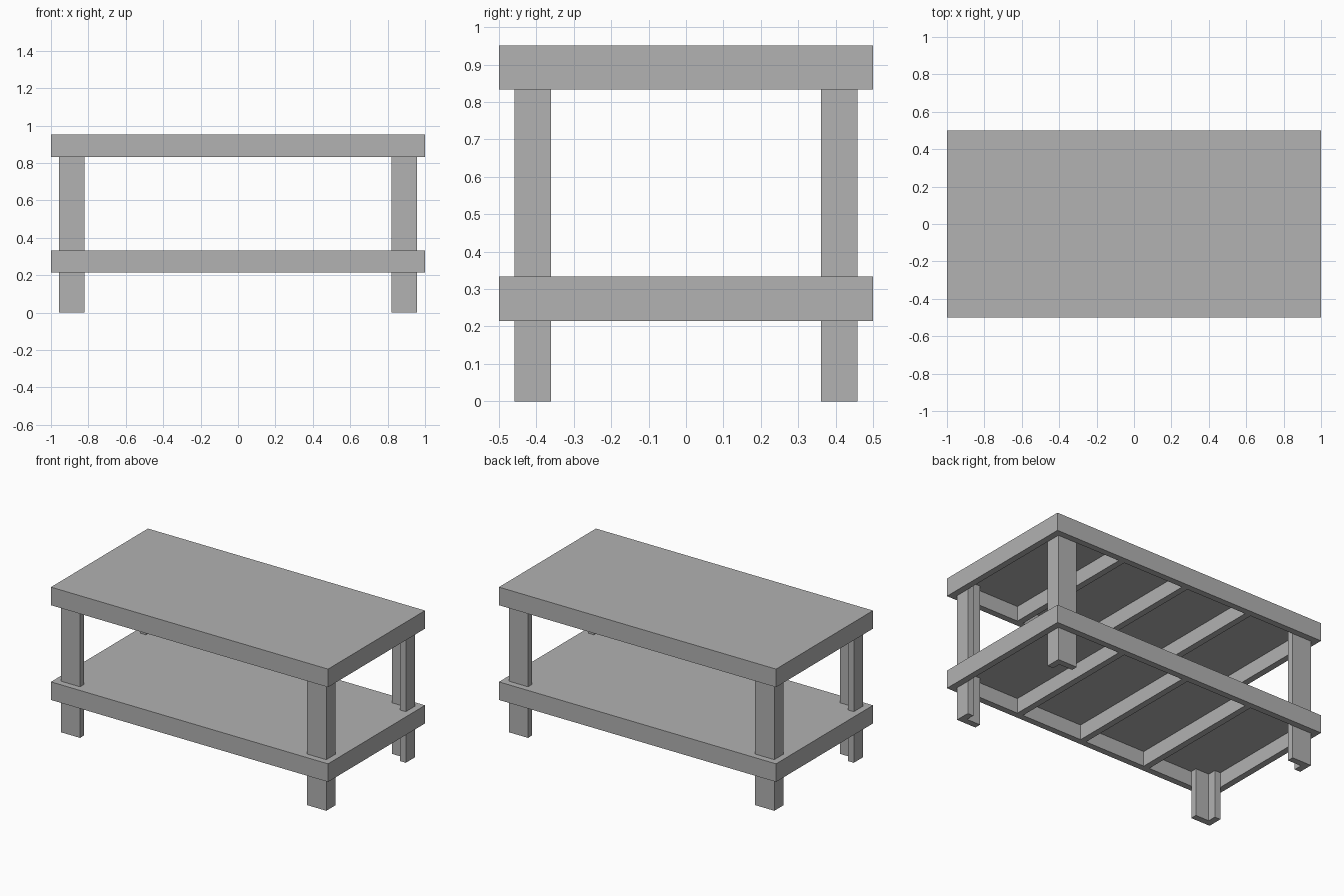
import bpy

default = bpy.data.objects.get("Cube")
if default:
    bpy.data.objects.remove(default, do_unlink=True)

INCH = 2 / 72
T, W, PLY = 1.5 * INCH, 3.5 * INCH, 0.75 * INCH   # lumber thickness, width, board thickness
HX, HY = 1.0, 0.5                                 # half length and half depth
TOP, SHELF = 34.25 * INCH, 12 * INCH              # upper surfaces of the two decks

grey = bpy.data.materials.new("plain grey")
grey.use_nodes = True
colour = (0.445, 0.445, 0.445, 1)
grey.diffuse_color = colour
grey.node_tree.nodes["Principled BSDF"].inputs["Base Color"].default_value = colour


def add_mesh(name, outline, z0, z1):
    """Extrude a counter-clockwise floor outline from z0 up to z1."""
    n = len(outline)
    verts = [(x, y, z) for z in (z0, z1) for x, y in outline]
    faces = [tuple(reversed(range(n))), tuple(range(n, 2 * n))]
    faces += [(i, (i + 1) % n, (i + 1) % n + n, i + n) for i in range(n)]
    mesh = bpy.data.meshes.new(name)
    mesh.from_pydata(verts, [], faces)
    mesh.materials.append(grey)
    obj = bpy.data.objects.new(name, mesh)
    bpy.context.collection.objects.link(obj)
    return obj


def box(name, x0, x1, y0, y1, z0, z1):
    return add_mesh(name, [(x0, y0), (x1, y0), (x1, y1), (x0, y1)], z0, z1)


# Two decks: a thin board over a frame with cross joists
for deck, top in (("tabletop", TOP), ("shelf", SHELF)):
    z1 = top - PLY
    z0 = z1 - W
    box(deck + "_board", -HX, HX, -HY, HY, z1, top)
    box(deck + "_front_rail", -HX, HX, -HY, T - HY, z0, z1)
    box(deck + "_back_rail", -HX, HX, HY - T, HY, z0, z1)
    box(deck + "_right_rail", -HX, T - HX, T - HY, HY - T, z0, z1)
    box(deck + "_left_rail", HX - T, HX, T - HY, HY - T, z0, z1)
    for i, place in enumerate(("right", "middle", "left")):
        x = (i - 1) * (HX - T) / 2
        box(f"{deck}_{place}_joist", x - T / 2, x + T / 2, T - HY, HY - T, z0, z1)

# Four L-shaped corner legs, tucked inside the frames
profile = [(0, 0), (T + W, 0), (T + W, T), (T, T), (T, W), (0, W)]
for sx, side in ((-1, "right"), (1, "left")):
    for sy, end in ((-1, "front"), (1, "back")):
        outline = [(sx * (HX - T - u), sy * (HY - T - v)) for u, v in profile]
        if sx * sy < 0:
            outline.reverse()
        add_mesh(f"{end}_{side}_leg", outline, 0, TOP - PLY)
